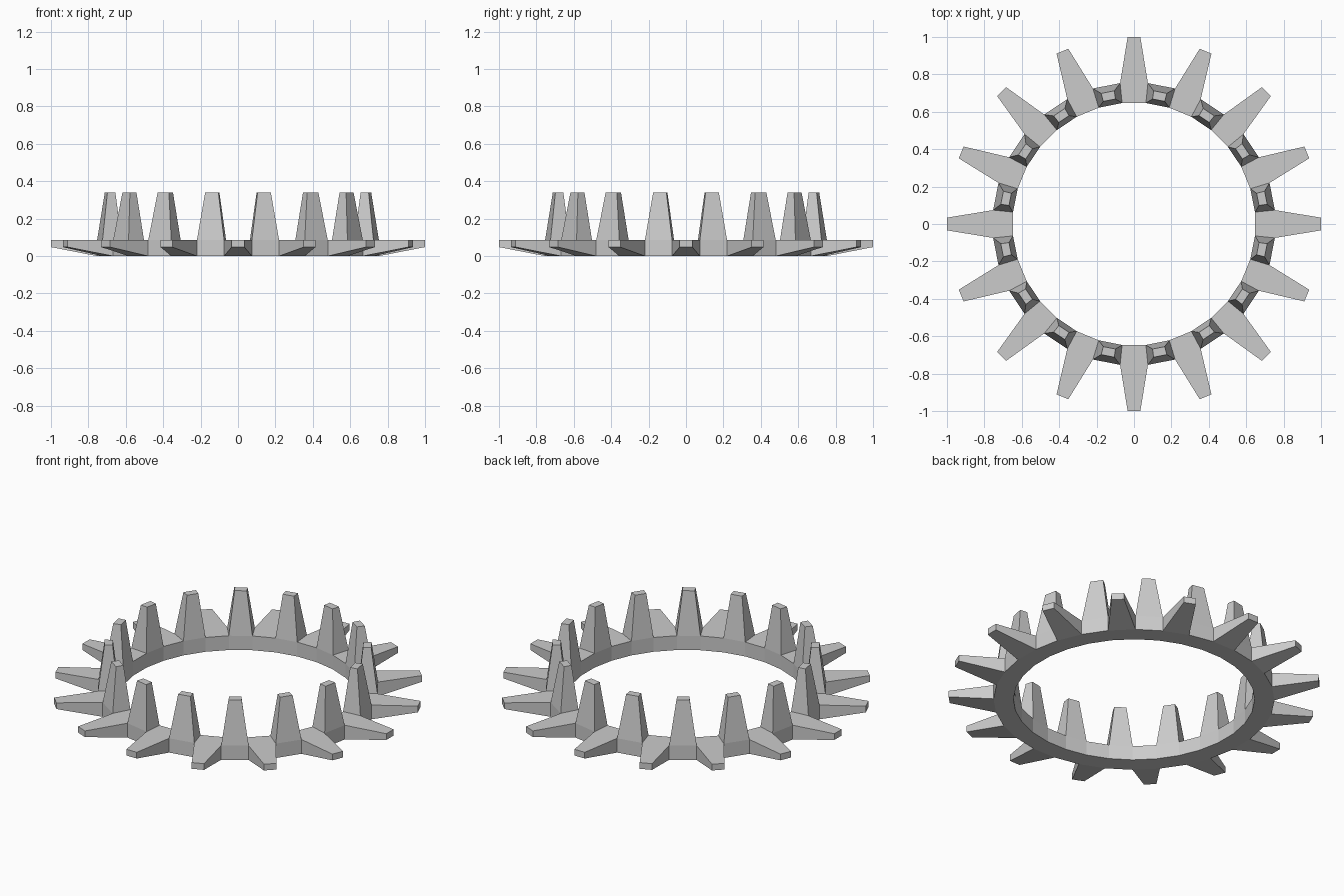
import bpy, bmesh, math
from mathutils import Matrix, Vector

if "Cube" in bpy.data.objects:
    bpy.data.objects.remove(bpy.data.objects["Cube"])

N = 32                      # ring segments: spikes and upright teeth alternate
RI, RO, H = 0.65, 0.757, 0.085


def add_mesh(name, bm):
    bmesh.ops.remove_doubles(bm, verts=bm.verts, dist=1e-5)
    bmesh.ops.recalc_face_normals(bm, faces=bm.faces)
    me = bpy.data.meshes.new(name)
    bm.to_mesh(me)
    bm.free()
    bpy.context.collection.objects.link(bpy.data.objects.new(name, me))


bm = bmesh.new()
c, s = math.cos(math.pi / N), math.sin(math.pi / N)
for i in range(N):
    rot = Matrix.Rotation(2 * math.pi * i / N, 3, 'Z')

    def quad(pts):
        vs = [bm.verts.new(rot @ Vector(p)) for p in pts]
        return bm.faces.new(vs)

    def section(r, z, w):
        return [(r, -w, z[0]), (r, w, z[0]), (r, w, z[1]), (r, -w, z[1])]

    def loft(a, b):
        for k in range(4):
            n = (k + 1) % 4
            quad([a[k], a[n], b[n], b[k]])
        quad(b)

    # ring segment: underside and inner wall
    xi, xo, wi, wo = RI * c, RO * c, RI * s, RO * s
    quad([(xi, -wi, 0), (xi, wi, 0), (xo, wo, 0), (xo, -wo, 0)])
    quad([(xi, -wi, 0), (xi, wi, 0), (xi, wi, H), (xi, -wi, H)])
    top = [(xi, -wi, H), (xi, wi, H), (xo, wo, H), (xo, -wo, H)]
    outer = section(xo, (0, H), wo)
    if i % 2 == 0:
        # outward spike
        quad(top)
        loft(outer, section(1.0, (0.048, H), 0.034))
    else:
        # upright tooth
        quad(outer)
        loft(top, [(0.675, -0.033, 0.34), (0.675, 0.033, 0.34),
                   (0.719, 0.036, 0.34), (0.719, -0.036, 0.34)])
add_mesh("spiked_ring", bm)
